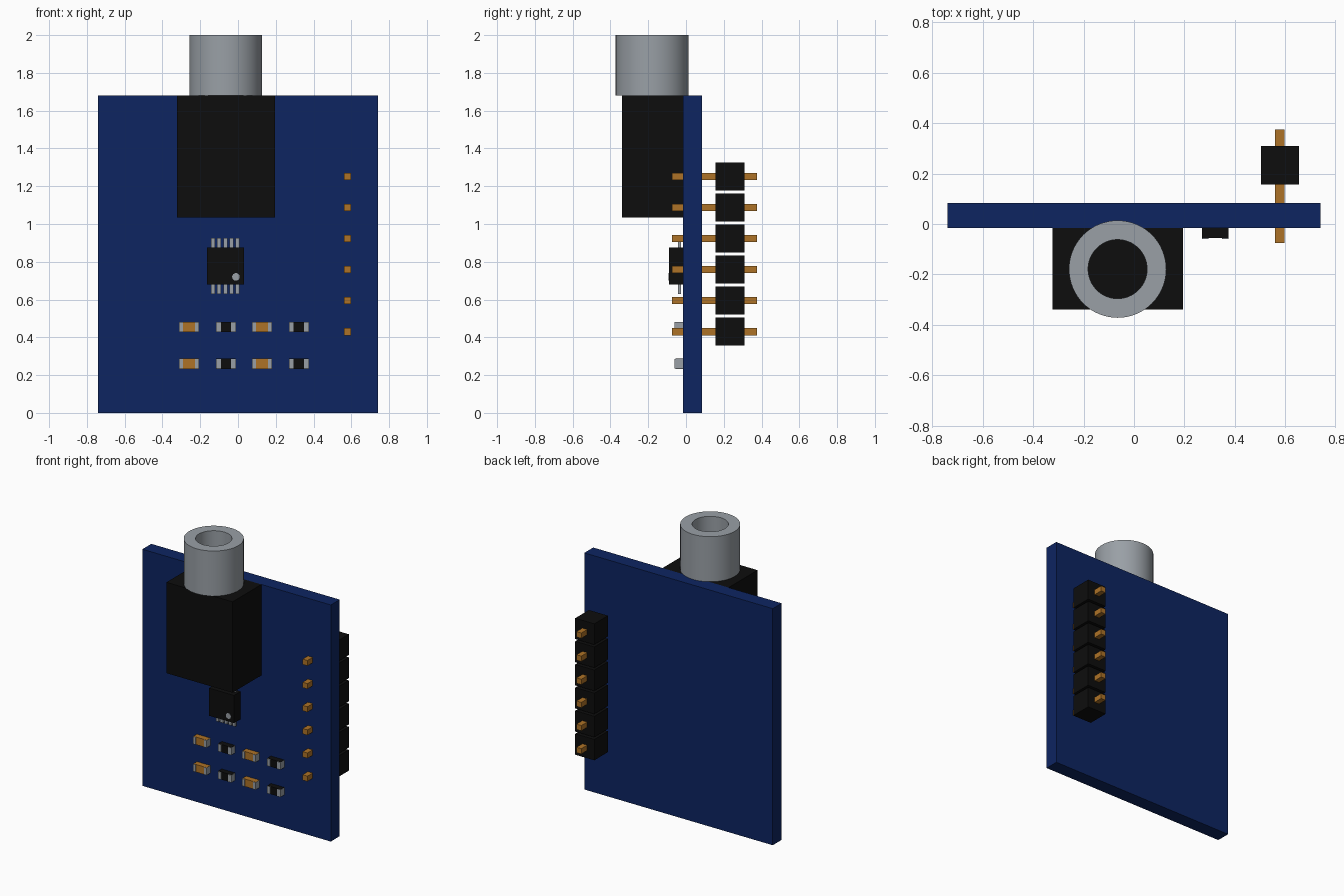
import bpy
import bmesh
import math
from mathutils import Matrix

cube = bpy.data.objects.get("Cube")
if cube:
    bpy.data.objects.remove(cube, do_unlink=True)


def material(name, rgb):
    m = bpy.data.materials.new(name)
    m.use_nodes = True
    colour = (*rgb, 1.0)
    m.diffuse_color = colour
    m.node_tree.nodes["Principled BSDF"].inputs["Base Color"].default_value = colour
    return m


BLUE = material("board blue", (0.004, 0.018, 0.12))
BLACK = material("plastic black", (0.004, 0.004, 0.004))
SILVER = material("metal grey", (0.32, 0.35, 0.38))
GOLD = material("pin gold", (0.42, 0.17, 0.02))


def finish(name, bm, mat):
    mesh = bpy.data.meshes.new(name)
    bm.normal_update()
    bm.to_mesh(mesh)
    bm.free()
    obj = bpy.data.objects.new(name, mesh)
    obj.data.materials.append(mat)
    bpy.context.collection.objects.link(obj)
    return obj


def box(name, mat, x, y, z):
    """Box from (min, max) pairs on each axis."""
    bm = bmesh.new()
    size = [b - a for a, b in (x, y, z)]
    mid = [(a + b) / 2 for a, b in (x, y, z)]
    bmesh.ops.create_cube(bm, size=1, matrix=Matrix.Translation(mid) @ Matrix.Diagonal((*size, 1)))
    return finish(name, bm, mat)


def span(centre, width):
    return (centre - width / 2, centre + width / 2)


FRONT = -0.016  # front surface of the board

# Board and socket housing
box("circuit_board", BLUE, (-0.74, 0.74), (FRONT, 0.084), (0, 1.68))
box("socket_housing", BLACK, (-0.324, 0.195), (-0.34, FRONT), (1.035, 1.68))

# Hollow socket barrel, a rectangular profile spun around its axis
bm = bmesh.new()
cx, cy, outer, inner = -0.065, -0.179, 0.193, 0.117
profile = [(inner, 1.68), (outer, 1.68), (outer, 2.0), (inner, 2.0)]
verts = [bm.verts.new((cx + r, cy, z)) for r, z in profile]
edges = [bm.edges.new((verts[i], verts[(i + 1) % 4])) for i in range(4)]
bmesh.ops.spin(bm, geom=verts + edges, cent=(cx, cy, 0), axis=(0, 0, 1),
               angle=math.tau, steps=64, use_merge=True)
bmesh.ops.remove_doubles(bm, verts=bm.verts, dist=1e-5)
bmesh.ops.recalc_face_normals(bm, faces=bm.faces)
barrel = finish("socket_barrel", bm, SILVER)
bpy.ops.object.select_all(action='DESELECT')
barrel.select_set(True)
bpy.context.view_layer.objects.active = barrel
bpy.ops.object.shade_smooth_by_angle(angle=math.radians(35))

# Pin header: six pins, each with its own spacer block behind the board
for i in range(6):
    z = 0.43 + i * 0.1642
    box(f"header_pin_{i + 1}", GOLD, span(0.579, 0.038), (-0.075, 0.375), span(z, 0.038))
    box(f"header_block_{i + 1}", BLACK, span(0.579, 0.15), (0.156, 0.309), span(z, 0.148))

# Chip with legs above and below
chip_x, chip_z = -0.067, 0.778
box("chip_body", BLACK, span(chip_x, 0.196), (-0.09, FRONT), span(chip_z, 0.196))
for i in range(5):
    x = chip_x + (i - 2) * 0.0325
    for side, sign in (("upper", 1), ("lower", -1)):
        box(f"chip_leg_{side}_{i + 1}", SILVER, span(x, 0.021), (-0.043, -0.027),
            span(chip_z + sign * 0.121, 0.054))

# Orientation dot on the chip
bm = bmesh.new()
bmesh.ops.create_cone(bm, cap_ends=True, segments=24, radius1=0.02, radius2=0.02, depth=0.006,
                      matrix=Matrix.Translation((-0.011, -0.09, 0.72)) @ Matrix.Rotation(math.pi / 2, 4, 'X'))
finish("chip_dot", bm, SILVER)

# Two rows of capacitors and resistors with metal end caps
for row, z in (("upper", 0.455), ("lower", 0.26)):
    for i, x in enumerate((-0.259, -0.064, 0.127, 0.322)):
        kind, mat, middle = (("capacitor", GOLD, 0.064), ("resistor", BLACK, 0.054))[i % 2]
        name = f"{kind}_{row}_{i // 2 + 1}"
        box(name, mat, span(x, 0.104), (-0.056, FRONT), span(z, 0.054))
        for side, sign in (("left", 1), ("right", -1)):
            end, inside = x + sign * 0.053, x + sign * middle / 2
            box(f"{name}_cap_{side}", SILVER, (min(end, inside), max(end, inside)),
                (-0.06, FRONT), span(z, 0.052))
